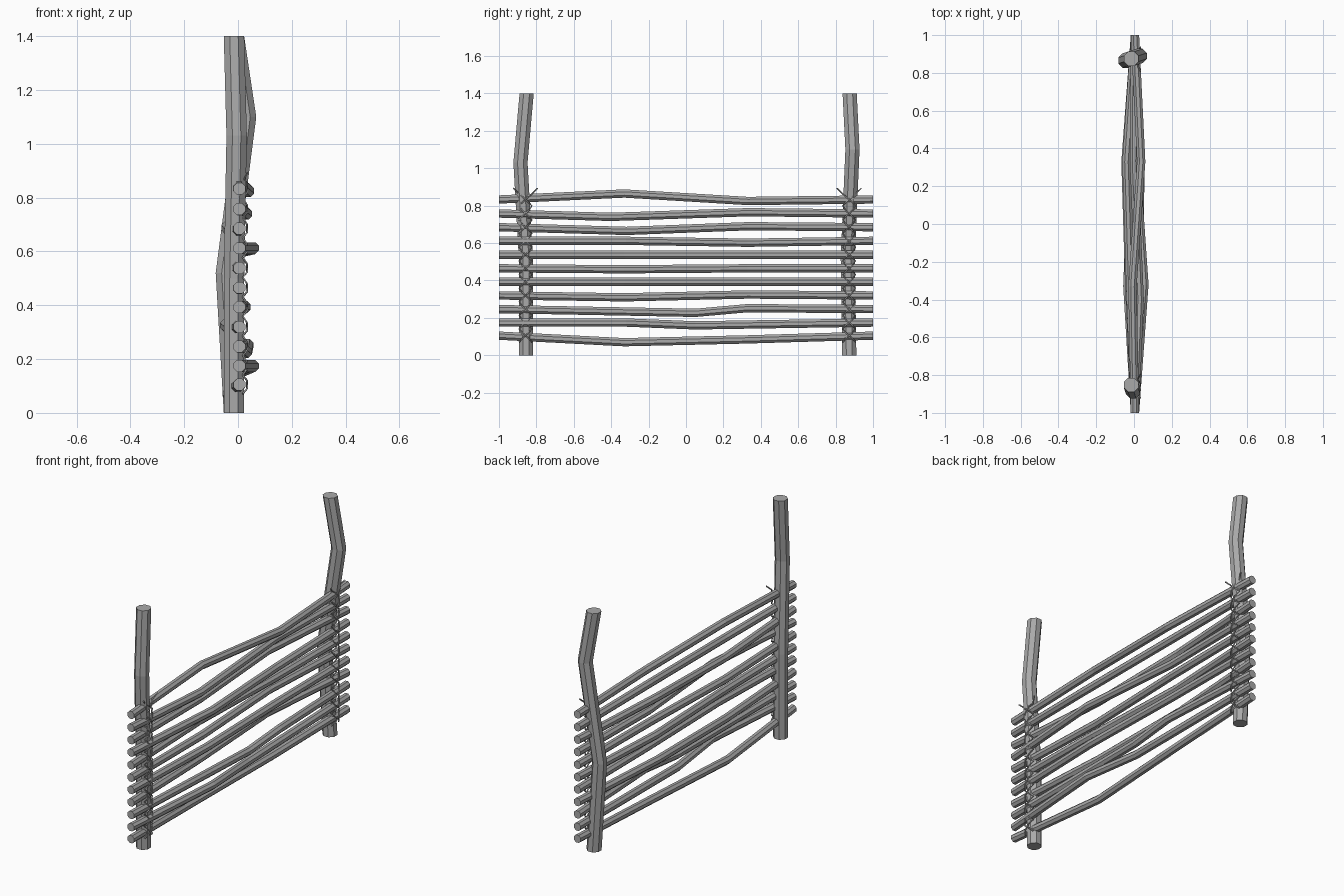
import bpy, bmesh, math
from mathutils import Vector

cube = bpy.data.objects.get("Cube")
if cube:
    bpy.data.objects.remove(cube, do_unlink=True)

wood = bpy.data.materials.new("grey wood")
wood.use_nodes = True
GREY = (0.4, 0.4, 0.4, 1)
wood.diffuse_color = GREY
wood.node_tree.nodes["Principled BSDF"].inputs["Base Color"].default_value = GREY


def pole(name, path, radius, axis, sides=8):
    """Faceted pole whose rings lie square to the given main axis."""
    bm = bmesh.new()
    u, v = (Vector((1, 0, 0)), Vector((0, 1, 0))) if axis == "z" else (Vector((0, 0, 1)), Vector((1, 0, 0)))
    rings = []
    for p in path:
        ring = []
        for i in range(sides):
            a = math.tau * (i + 0.5) / sides
            ring.append(bm.verts.new(Vector(p) + radius * (u * math.cos(a) + v * math.sin(a))))
        rings.append(ring)
    for low, high in zip(rings, rings[1:]):
        for i in range(sides):
            j = (i + 1) % sides
            bm.faces.new((low[i], low[j], high[j], high[i]))
    bm.faces.new(rings[0][::-1])
    bm.faces.new(rings[-1])
    bmesh.ops.recalc_face_normals(bm, faces=bm.faces)
    mesh = bpy.data.meshes.new(name)
    bm.to_mesh(mesh)
    bm.free()
    mesh.materials.append(wood)
    obj = bpy.data.objects.new(name, mesh)
    bpy.context.collection.objects.link(obj)


def cord(name, path):
    """Thin twine following straight segments."""
    curve = bpy.data.curves.new(name, "CURVE")
    curve.dimensions = "3D"
    curve.bevel_depth = 0.004
    curve.bevel_resolution = 0
    curve.use_fill_caps = True
    spline = curve.splines.new("POLY")
    spline.points.add(len(path) - 1)
    for point, co in zip(spline.points, path):
        point.co = (*co, 1)
    curve.materials.append(wood)
    bpy.context.collection.objects.link(bpy.data.objects.new(name, curve))


# Crooked upright posts
pole("front_post", [(-0.015, -0.855, 0), (-0.015, -0.855, 0.5),
                    (-0.005, -0.885, 1.03), (-0.015, -0.852, 1.4)], 0.041, "z")
pole("back_post", [(-0.015, 0.873, 0), (-0.045, 0.865, 0.52),
                   (0.03, 0.89, 1.1), (-0.015, 0.875, 1.4)], 0.041, "z")

# Rails: end height, then two bends as (y, x, height offset)
rails = [
    (0.105, (-0.33, -0.035, -0.035), (0.33, -0.01, -0.02)),
    (0.175, (-0.32, 0.055, 0.0), (0.05, 0.02, -0.015)),
    (0.247, (0.05, 0.03, -0.02), (0.33, 0.035, 0.005)),
    (0.32, (-0.33, -0.025, -0.01), (0.33, -0.045, 0.005)),
    (0.393, (-0.33, 0.025, 0.0), (0.33, 0.01, 0.0)),
    (0.465, (-0.33, 0.0, -0.005), (0.33, -0.03, 0.0)),
    (0.538, (-0.33, -0.02, 0.0), (0.33, 0.0, 0.0)),
    (0.612, (-0.32, 0.055, 0.0), (0.33, 0.01, -0.01)),
    (0.685, (-0.32, -0.02, -0.02), (0.33, -0.04, 0.005)),
    (0.758, (-0.4, 0.03, -0.018), (0.33, 0.0, 0.007)),
    (0.833, (-0.33, -0.008, 0.032), (0.33, 0.038, -0.008)),
]
for n, (z, *bends) in enumerate(rails, 1):
    path = [(0.005, -1, z)] + [(x, y, z + dz) for y, x, dz in bends] + [(0.005, 1, z)]
    pole(f"rail_{n}", path, 0.024, "y")

# Crossed twine lashing each rail to the posts, with loose ends on top
for label, y0 in (("front", -0.858), ("back", 0.872)):
    for side in (-1, 1):
        path = []
        for i, (z, *_) in enumerate(rails):
            s = side if i % 2 else -side
            path += [(0.018, y0 + s * 0.034, z - 0.034),
                     (0.034, y0 + s * 0.016, z - 0.014),
                     (0.034, y0 - s * 0.016, z + 0.014)]
        path += [(0.02, y0 - s * 0.034, z + 0.03), (0.035, y0 - s * 0.065, z + 0.06)]
        cord(f"{label}_lashing_{'a' if side < 0 else 'b'}", path)
